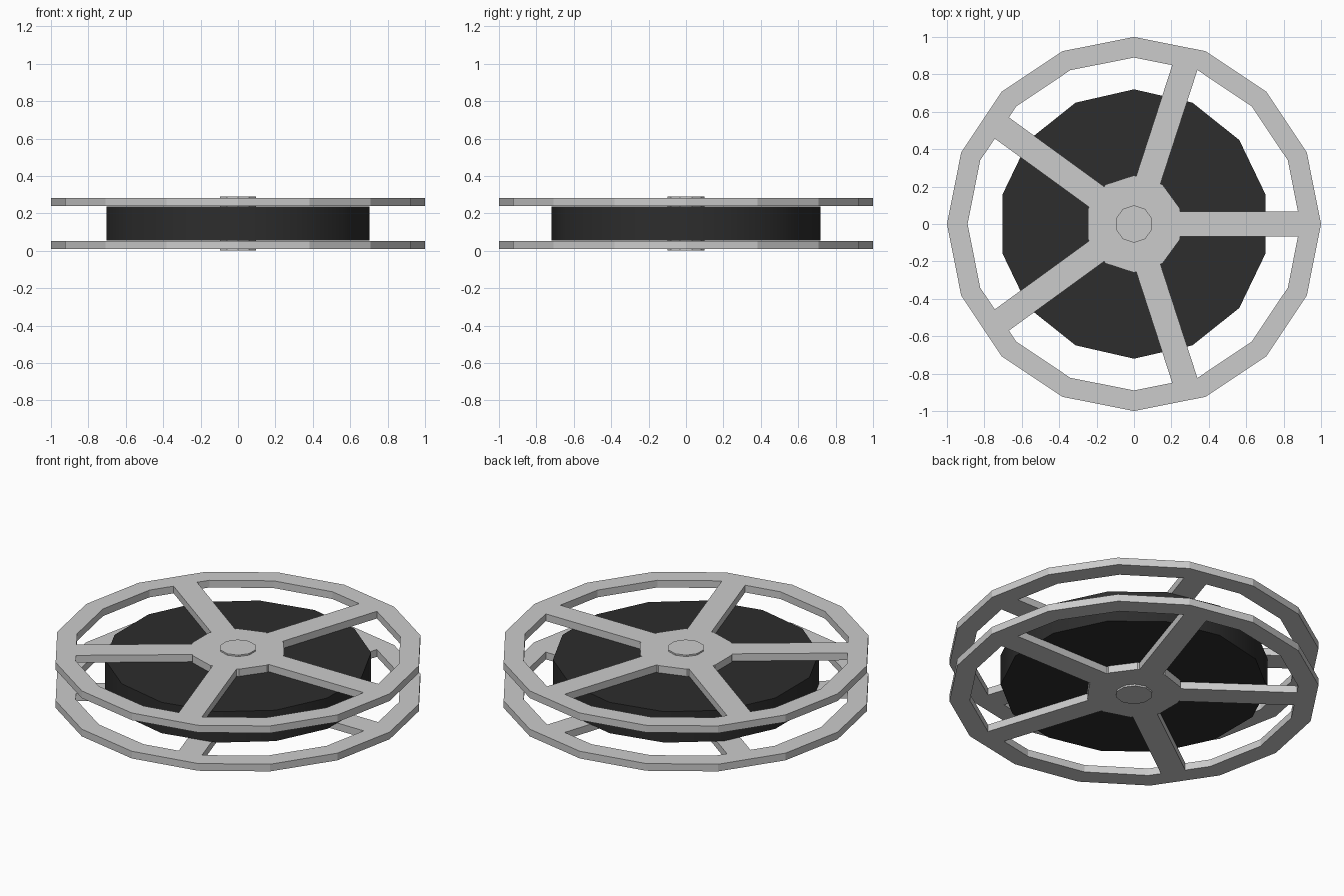
import bpy, math
from mathutils import Vector

if "Cube" in bpy.data.objects:
    bpy.data.objects.remove(bpy.data.objects["Cube"])

SPOKES, HALF_W = 5, 0.068
RIM_N, RIM_OUT, RIM_IN = 16, 1.0, 0.89
HUB_N, HUB_R = 10, 0.26


def ngon(n, r):
    # regular polygon with a corner pointing along +y
    return [Vector((r * math.cos(math.pi / 2 + math.tau * i / n),
                    r * math.sin(math.pi / 2 + math.tau * i / n))) for i in range(n)]


def exit_point(n, r, ang, side):
    # where one edge of a spoke crosses a regular polygon
    u = Vector((math.cos(ang), math.sin(ang)))
    o = Vector((-u.y, u.x)) * side * HALF_W
    ap = r * math.cos(math.pi / n)
    best = 9
    for i in range(n):
        a = math.pi / 2 + math.tau * (i + 0.5) / n
        m = Vector((math.cos(a), math.sin(a)))
        if m.dot(u) > 0.01:
            best = min(best, (ap - m.dot(o)) / m.dot(u))
    return o + u * best


def arc(n, r, a0, a1):
    # polygon boundary from spoke a0 round to spoke a1
    p, q = exit_point(n, r, a0, 1), exit_point(n, r, a1, -1)
    start = math.atan2(p.y, p.x)
    ang = lambda v: (math.atan2(v.y, v.x) - start) % math.tau
    inner = [v for v in ngon(n, r) if 0.001 < ang(v) < ang(q) - 0.001]
    return [p] + sorted(inner, key=ang) + [q]


def flange(name, z0, z1):
    cu = bpy.data.curves.new(name, 'CURVE')
    cu.dimensions, cu.fill_mode = '2D', 'BOTH'
    cu.extrude = (z1 - z0) / 2
    loops = [ngon(RIM_N, RIM_OUT)]
    for k in range(SPOKES):
        a0, a1 = math.tau * k / SPOKES, math.tau * (k + 1) / SPOKES
        loops.append(arc(RIM_N, RIM_IN, a0, a1) + arc(HUB_N, HUB_R, a0, a1)[::-1])
    for pts in loops:
        s = cu.splines.new('POLY')
        s.points.add(len(pts) - 1)
        for sp, p in zip(s.points, pts):
            sp.co = (p.x, p.y, 0, 1)
        s.use_cyclic_u = True
    ob = bpy.data.objects.new(name, cu)
    bpy.context.collection.objects.link(ob)
    ob.location.z = (z0 + z1) / 2
    bpy.ops.object.select_all(action='DESELECT')
    ob.select_set(True)
    bpy.context.view_layer.objects.active = ob
    bpy.ops.object.convert(target='MESH')
    bpy.ops.object.shade_flat()


def disc(name, n, r, z0, z1):
    bpy.ops.mesh.primitive_cylinder_add(vertices=n, radius=r, depth=z1 - z0,
                                        location=(0, 0, (z0 + z1) / 2))
    ob = bpy.context.object
    ob.name = name
    return ob


# spoked side plates
flange("lower_flange", 0.01, 0.053)
flange("upper_flange", 0.238, 0.281)

# wound film between the plates
film = disc("film_roll", 14, 0.72, 0.0535, 0.2375)
bpy.ops.object.shade_smooth_by_angle(angle=math.radians(30))
mat = bpy.data.materials.new("dark_film")
mat.diffuse_color = (0.026, 0.026, 0.026, 1)
mat.use_nodes = True
mat.node_tree.nodes["Principled BSDF"].inputs["Base Color"].default_value = mat.diffuse_color
film.data.materials.append(mat)

# centre axle showing as a low cap on each plate
disc("axle", 10, 0.1, 0.0, 0.29)
